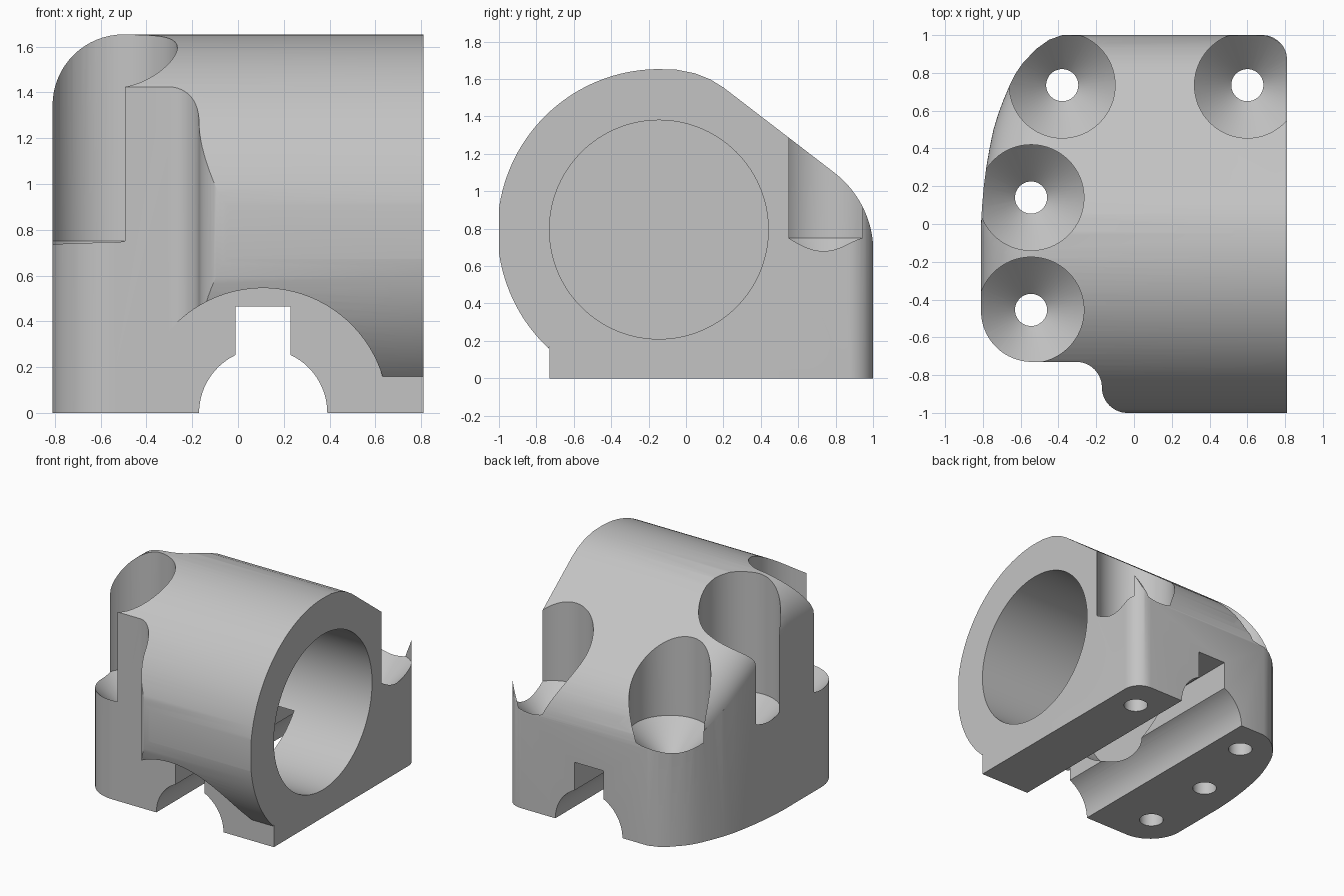
import bpy, bmesh, math
from math import sin, cos, pi, sqrt
from mathutils import Matrix

cube = bpy.data.objects.get("Cube")
if cube:
    bpy.data.objects.remove(cube, do_unlink=True)

grey = bpy.data.materials.new("plain_grey")
grey.use_nodes = True
grey.diffuse_color = (0.55, 0.55, 0.55, 1)
grey.node_tree.nodes["Principled BSDF"].inputs["Base Color"].default_value = grey.diffuse_color


def finish(bm, name):
    bmesh.ops.recalc_face_normals(bm, faces=bm.faces)
    mesh = bpy.data.meshes.new(name)
    bm.to_mesh(mesh)
    bm.free()
    obj = bpy.data.objects.new(name, mesh)
    bpy.context.collection.objects.link(obj)
    mesh.materials.append(grey)
    return obj


def prism(name, pts, axis, a, b):
    """Extrude a 2D outline from a to b along an axis."""
    place = {"x": lambda p, t: (t, p[0], p[1]),
             "y": lambda p, t: (p[0], t, p[1]),
             "z": lambda p, t: (p[0], p[1], t)}[axis]
    bm = bmesh.new()
    ends = [[bm.verts.new(place(p, t)) for p in pts] for t in (a, b)]
    for ring in ends:
        bm.faces.new(ring)
    n = len(pts)
    for i in range(n):
        j = (i + 1) % n
        bm.faces.new((ends[0][i], ends[0][j], ends[1][j], ends[1][i]))
    return finish(bm, name)


def arc(cx, cy, r, a0, a1, n):
    steps = [math.radians(a0 + (a1 - a0) * i / n) for i in range(n + 1)]
    return [(cx + r * cos(t), cy + r * sin(t)) for t in steps]


def lathe(name, x, y, rz, n=64):
    """Solid of revolution about a vertical axis."""
    bm = bmesh.new()
    rings = [[bm.verts.new((x + r * cos(2 * pi * i / n), y + r * sin(2 * pi * i / n), z))
              for i in range(n)] for r, z in rz]
    bm.faces.new(rings[0])
    bm.faces.new(rings[-1])
    for lo, hi in zip(rings, rings[1:]):
        for i in range(n):
            j = (i + 1) % n
            bm.faces.new((lo[i], lo[j], hi[j], hi[i]))
    return finish(bm, name)


def boolean(obj, tool, mode):
    mod = obj.modifiers.new(mode, "BOOLEAN")
    mod.operation = mode
    mod.solver = "EXACT"
    mod.object = tool
    bpy.context.view_layer.objects.active = obj
    bpy.ops.object.modifier_apply(modifier=mod.name)
    bpy.data.objects.remove(tool, do_unlink=True)


def interp(pts, t):
    if t <= pts[0][0]:
        return pts[0][1]
    for (a, u), (b, v) in zip(pts, pts[1:]):
        if t <= b:
            return u + (v - u) * (t - a) / (b - a)
    return pts[-1][1]


# side profile: round barrel, sloping back, flat base
BY, BZ = -0.145, 0.79
barrel = arc(BY, BZ, 0.863, 227, 90, 56)
crown = [(-0.05, 1.65), (0.05, 1.63), (0.13, 1.598), (0.2, 1.555)]
shoulder = arc(0.466, 0.675, 0.536, 52.5, 0, 20)
profile = [(-0.73, 0), (-0.73, 0.17)] + barrel + crown + shoulder + [(1.1, 0.675), (1.1, 0)]
body = prism("clamp_body", profile, "x", -1, 1)

# plan outline: curved left wall, stepped front
left_wall = [(-0.46, -0.81), (0, -0.81), (0.1, -0.804), (0.2, -0.795), (0.3, -0.782),
             (0.4, -0.765), (0.5, -0.744), (0.58, -0.72), (0.66, -0.69), (0.74, -0.656),
             (0.8, -0.625), (0.85, -0.59), (0.925, -0.52), (0.975, -0.45), (1, -0.38)]
plan = ([(0.81, -1)] + arc(0.68, 0.87, 0.13, 0, 90, 12)
        + [(x, y) for y, x in reversed(left_wall)]
        + arc(-0.54, -0.46, 0.27, 180, 270, 20)[1:]
        + arc(-0.305, -0.865, 0.135, 90, 0, 14)
        + arc(-0.035, -0.865, 0.135, 180, 270, 14)[1:])
boolean(body, prism("plan", plan, "z", -1, 3), "INTERSECT")

# rounded upper left edge, following the curved wall
top_line = [(BY, 1.653)] + crown + shoulder
R = 0.31
drops = [(-0.1, R)]
for i in range(17):
    a = pi / 2 * i / 16
    drops.append((R - R * cos(a), R - R * sin(a)))
drops += [(R + 0.03, -0.02), (2, -0.05)]
bm = bmesh.new()
rows = []
for k in range(49):
    y = -1.2 + 2.4 * k / 48
    xl, zt = interp(left_wall, y), interp(top_line, y)
    top = [bm.verts.new((xl + u, y, max(zt - d, 0.78 - d * 0.01))) for u, d in drops]
    rows.append(top + [bm.verts.new((xl + drops[-1][0], y, -1)),
                       bm.verts.new((xl + drops[0][0], y, -1))])
for p, q in zip(rows, rows[1:]):
    for i in range(len(p)):
        j = (i + 1) % len(p)
        bm.faces.new((p[i], p[j], q[j], q[i]))
bm.faces.new(rows[0])
bm.faces.new(rows[-1])
bmesh.ops.triangulate(bm, faces=bm.faces)
boolean(body, finish(bm, "edge_rounding"), "INTERSECT")

# blind bore from the right end
boolean(body, prism("bore", arc(BY, 0.795, 0.585, 0, 357, 119), "x", -0.17, 1.2), "DIFFERENCE")

# arched clearance under the barrel front
boolean(body, prism("front_arch", arc(0.11, 0, 0.545, 0, 356, 89), "y", -1.3, -0.73), "DIFFERENCE")

# rod trough with nut slot along the underside
half = math.degrees(math.acos(0.12 / 0.28))
channel = ([(0.39, -0.2)] + arc(0.11, 0, 0.28, 0, half, 14) + [(0.23, 0.465), (-0.01, 0.465)]
           + arc(0.11, 0, 0.28, 180 - half, 180, 14) + [(-0.17, -0.2)])
boolean(body, prism("channel", channel, "y", -1.3, 1.3), "DIFFERENCE")

# four countersunk screw pockets
for x, y in ((-0.545, -0.455), (-0.545, 0.14), (-0.38, 0.735), (0.6, 0.735)):
    rz = [(0.085, -1), (0.085, 0.555), (0.28, 0.75), (0.28, 3)]
    boolean(body, lathe("screw_pocket", x, y, rz), "DIFFERENCE")

# tidy up and shade
bm = bmesh.new()
bm.from_mesh(body.data)
bmesh.ops.remove_doubles(bm, verts=bm.verts, dist=0.0002)
bm.to_mesh(body.data)
bm.free()
for o in bpy.context.selected_objects:
    o.select_set(False)
body.select_set(True)
bpy.context.view_layer.objects.active = body
bpy.ops.object.shade_smooth_by_angle(angle=math.radians(28))
